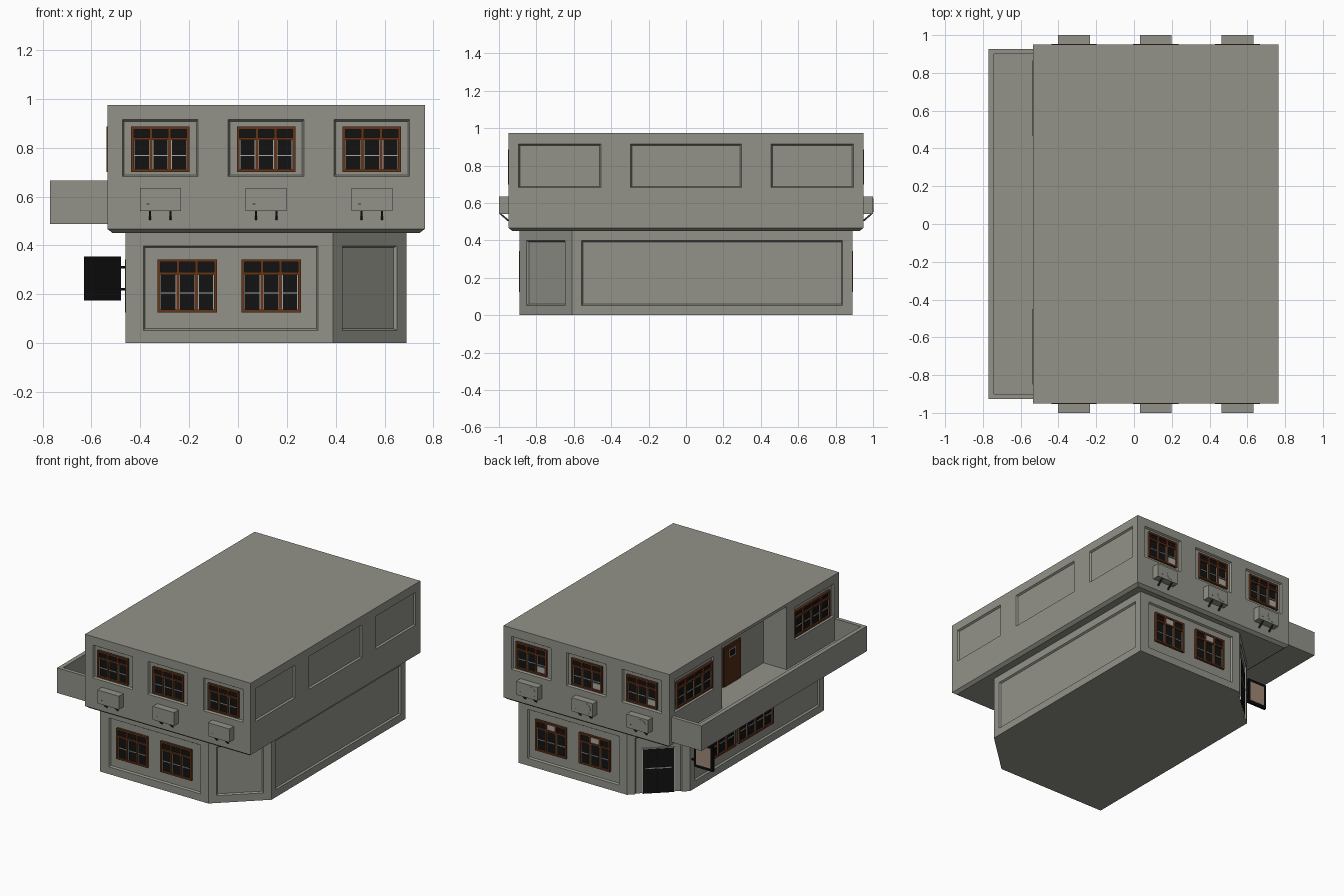
import bpy, bmesh, math
from mathutils import Matrix, Vector

if "Cube" in bpy.data.objects:
    bpy.data.objects.remove(bpy.data.objects["Cube"])

COLORS = {
    "wall_grey": (0.29, 0.29, 0.255),
    "frame_brown": (0.13, 0.035, 0.01),
    "glass_black": (0.006, 0.006, 0.006),
    "pale_grey": (0.40, 0.40, 0.37),
    "door_brown": (0.085, 0.025, 0.008),
    "sign_black": (0.003, 0.003, 0.003),
    "metal_dark": (0.03, 0.03, 0.03),
    "sign_tan": (0.35, 0.25, 0.18),
}
MATS, NAMES = [], list(COLORS)
for n, c in COLORS.items():
    m = bpy.data.materials.new(n)
    m.diffuse_color = (*c, 1)
    m.use_nodes = True
    m.node_tree.nodes["Principled BSDF"].inputs["Base Color"].default_value = m.diffuse_color
    MATS.append(m)
WALL, BROWN, GLASS, PALE, DOOR, BLACK, METAL, TAN = range(8)
CX = 0.115          # centre of the building body


def make(name, bm):
    bmesh.ops.recalc_face_normals(bm, faces=bm.faces)
    me = bpy.data.meshes.new(name)
    bm.to_mesh(me)
    bm.free()
    for m in MATS:
        me.materials.append(m)
    ob = bpy.data.objects.new(name, me)
    bpy.context.collection.objects.link(ob)
    return ob


def wall(x, y, deg):
    """Local frame of a wall: u to the right, d inward, z up."""
    return Matrix.Translation((x, y, 0)) @ Matrix.Rotation(math.radians(deg), 4, 'Z')


def block(bm, W, u0, u1, d0, d1, z0, z1, mat, grow=0.0):
    """Box on a wall; d is distance out of it, grow widens the outer end."""
    vs = []
    for d, g in ((d0, -grow), (d1, grow)):
        for u, z in ((u0 - g, z0 - g), (u1 + g, z0 - g), (u1 + g, z1 + g), (u0 - g, z1 + g)):
            vs.append(bm.verts.new(W @ Vector((u, -d, z))))
    for q in ((0, 1, 2, 3), (4, 5, 6, 7), (0, 1, 5, 4), (1, 2, 6, 5), (2, 3, 7, 6), (3, 0, 4, 7)):
        bm.faces.new([vs[i] for i in q]).material_index = mat


def loft(name, rings):
    """Solid from stacked outlines of (points, z)."""
    bm = bmesh.new()
    loops = [[bm.verts.new((x, y, z)) for x, y in pts] for pts, z in rings]
    n = len(loops[0])
    for a, b in zip(loops, loops[1:]):
        for i in range(n):
            bm.faces.new((a[i], a[(i + 1) % n], b[(i + 1) % n], b[i]))
    bm.faces.new(loops[0])
    bm.faces.new(loops[-1])
    return make(name, bm)


def cut(ob, bm):
    cutter = make("cutter", bm)
    cutter.hide_render = True
    mod = ob.modifiers.new("cut", 'BOOLEAN')
    mod.operation, mod.solver, mod.object = 'DIFFERENCE', 'EXACT', cutter
    bpy.context.view_layer.objects.active = ob
    bpy.ops.object.modifier_apply(modifier=mod.name)
    bpy.data.objects.remove(cutter)


def panel(bm, W, u0, u1, z0, z1):
    block(bm, W, u0 + .002, u1 - .002, -.012, .012, z0 + .002, z1 - .002, WALL, grow=.007)


def window(name, W, uc, w, z0, z1, cols, light=None):
    bm = bmesh.new()
    a, b, t = uc - w / 2, uc + w / 2, .012
    zt = z0 + (z1 - z0) * .73
    block(bm, W, a, b, -.016, -.008, z0, z1, GLASS)
    for u0, u1, s0, s1 in ((a, b, z0, z0 + t), (a, b, z1 - t, z1), (a, b, zt - t / 2, zt + t / 2),
                           (a, a + t, z0, z1), (b - t, b, z0, z1)):
        block(bm, W, u0, u1, -.016, .003, s0, s1, BROWN)
    step = (w - t) / cols
    zm = (z0 + zt) / 2
    for i in range(cols):
        l = a + t / 2 + i * step
        if i:
            block(bm, W, l - t / 2, l + t / 2, -.016, .002, z0, z1, BROWN)
        # thin pale glazing bars
        l, r = l + t / 2, l + step - t / 2
        for u0, u1, s0, s1 in ((l, r, zm - .0025, zm + .0025), (l, l + .003, z0 + t, zt - t / 2),
                               (r - .003, r, z0 + t, zt - t / 2)):
            block(bm, W, u0, u1, -.012, -.004, s0, s1, PALE)
    if light:
        u, z = light
        block(bm, W, uc + u - .033, uc + u + .033, -.010, -.003, z, z + .042, PALE)
    make(name, bm)


def air_conditioner(name, W, uc, fan):
    bm = bmesh.new()
    block(bm, W, uc - .084, uc + .084, 0, .05, .54, .635, WALL)
    block(bm, W, uc - .056, uc - .044, .05, .051, .567, .571, METAL)
    for s in (-.042, .042):
        # sloping bracket under the unit
        vs = [[bm.verts.new(W @ Vector((uc + s + k, -d, z))) for d, z in
               ((0, .503), (.006, .503), (.044, .54), (.034, .54), (0, .512))] for k in (-.004, .004)]
        fs = [bm.faces.new(v) for v in vs]
        fs += [bm.faces.new((vs[0][i], vs[0][(i + 1) % 5], vs[1][(i + 1) % 5], vs[1][i])) for i in range(5)]
        for f in fs:
            f.material_index = METAL
    if fan:
        bmesh.ops.create_cone(bm, cap_ends=True, segments=20, radius1=.036, radius2=.036, depth=.002,
                              matrix=W @ Matrix.Translation((uc + .03, -.0505, .588))
                              @ Matrix.Rotation(math.pi / 2, 4, 'X'))
    make(name, bm)


# Ground floor with two opposite cut corners
lower = loft("ground_floor", [([(-.46, -.89), (.39, -.89), (.69, -.61), (.69, .89), (-.16, .89), (-.46, .61)], z)
                              for z in (0, .455)])


# Overhanging upper floor with a sloped lower edge
def rect(g):
    return [(CX - .65 + g, -.95 + g), (CX + .65 - g, -.95 + g), (CX + .65 - g, .95 - g), (CX - .65 + g, .95 - g)]


upper = loft("upper_floor", [(rect(.022), .45), (rect(0), .467), (rect(0), .975)])

# Wall frames: the plan is turned by 180 degrees from front to back
UP = {"front": wall(CX, -.95, 0), "right": wall(CX + .65, 0, 90),
      "back": wall(CX, .95, 180), "left": wall(CX - .65, 0, 270)}
LOW = {"front": wall(CX, -.89, 0), "right": wall(.69, 0, 90),
       "back": wall(CX, .89, 180), "left": wall(-.46, 0, 270)}
slant = math.degrees(math.atan2(.28, .30))
CORNER_R, CORNER_L = wall(.54, -.75, slant), wall(-.31, .75, slant + 180)

# Sunken wall panels
bm = bmesh.new()
for side, W in UP.items():
    if side in ("front", "back"):
        for u in (-.433, 0, .433):
            panel(bm, W, u - .157, u + .157, .68, .917)
    else:
        panel(bm, W, -.897, -.453, .68, .917)
        panel(bm, W, .453, .897, .68, .917)
        if side == "right":
            panel(bm, W, -.298, .298, .68, .917)
        else:
            # loggia behind the balcony
            block(bm, W, -.36, .36, -.18, .05, .51, .955, WALL)
cut(upper, bm)

bm = bmesh.new()
for side, W in LOW.items():
    if side in ("front", "back"):
        panel(bm, W, -.505, .215, .05, .4)
    else:
        panel(bm, W, -.56, .84, .05, .4)
panel(bm, CORNER_R, -.154, .154, .05, .4)
panel(bm, CORNER_L, -.154, .154, -.05, .4)
cut(lower, bm)

# Windows and air conditioners on front and back
for side in ("front", "back"):
    back = side == "back"
    for i, u in enumerate((-.433, 0, .433)):
        window(f"{side}_upper_window_{i}", UP[side], u, .24, .70, .887, 3, (.075, .715) if back else None)
        air_conditioner(f"{side}_air_conditioner_{i}", UP[side], u, back)
    for i, u in enumerate((-.323, .021)):
        window(f"{side}_lower_window_{i}", LOW[side], u, .243, .125, .343, 3, (0, .292) if back else None)

# Left windows
for i, u in enumerate((-.665, .65)):
    window(f"left_upper_window_{i}", UP["left"], u, .40, .70, .887, 4)
for i, u in enumerate((-.29, .13)):
    window(f"left_lower_window_{i}", LOW["left"], u, .39, .125, .343, 4)

# Balcony: floor slab and parapet walls
bm = bmesh.new()
I = Matrix.Identity(4)
block(bm, I, -.74, -.535, -.90, .90, .488, .51, WALL)
block(bm, I, -.77, -.74, -.927, .927, .488, .665, WALL)
for s in (-1, 1):
    block(bm, I, -.74, -.535, s * .90, s * .927, .488, .665, WALL)
make("balcony", bm)

# Balcony door in the loggia
bm = bmesh.new()
L = wall(-.355, 0, 270)
block(bm, L, -.1, .1, 0, .006, .51, .79, BROWN)
block(bm, L, -.088, .088, 0, .009, .51, .778, DOOR)
block(bm, L, -.038, .038, .002, .011, .70, .755, PALE)
block(bm, L, -.032, .032, .003, .012, .706, .749, GLASS)
make("balcony_door", bm)

# Glazed entrance door on the cut corner
bm = bmesh.new()
block(bm, CORNER_L, -.106, .106, -.014, -.004, 0, .318, PALE)
block(bm, CORNER_L, -.1, .1, -.01, -.001, 0, .312, GLASS)
block(bm, CORNER_L, -.085, .085, -.004, .004, .175, .181, PALE)
block(bm, CORNER_L, -.002, .002, -.004, .001, .01, .30, METAL)
make("entrance_door", bm)

# Hanging sign with two brackets
bm = bmesh.new()
S = wall(0, .59, 180)
block(bm, S, .48, .63, -.008, .008, .175, .355, BLACK)
block(bm, S, .497, .613, .006, .010, .195, .335, TAN)
for z in (.22, .31):
    block(bm, S, .45, .49, -.005, .005, z - .005, z + .005, BLACK)
make("hanging_sign", bm)
